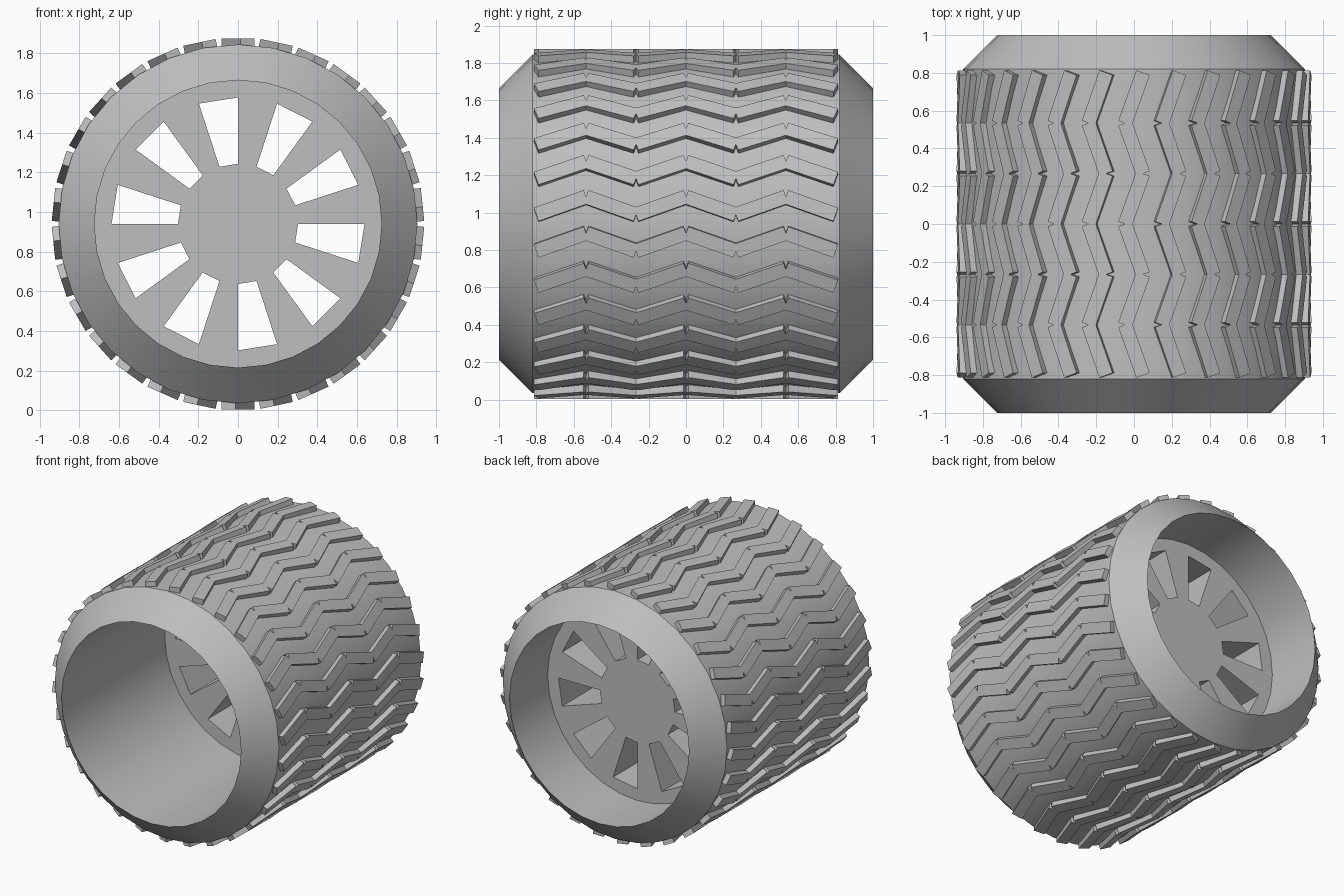
import bpy
import bmesh
import math
from mathutils import Matrix, Vector

old = bpy.data.objects.get("Cube")
if old:
    bpy.data.objects.remove(old, do_unlink=True)

AXLE = 0.94          # height of the wheel centre
TYRE_SIDES = 32
HUB_SIDES = 20       # alternating spokes and windows
TREAD_ROWS = 30

grey = bpy.data.materials.new("wheel grey")
grey.use_nodes = True
grey.diffuse_color = (0.52, 0.52, 0.52, 1)
grey.node_tree.nodes["Principled BSDF"].inputs["Base Color"].default_value = grey.diffuse_color


def polar(radius, angle, y):
    return Vector((radius * math.cos(angle), y, AXLE + radius * math.sin(angle)))


def finish(bm, name, smooth=False):
    bmesh.ops.recalc_face_normals(bm, faces=bm.faces)
    mesh = bpy.data.meshes.new(name)
    bm.to_mesh(mesh)
    bm.free()
    mesh.materials.append(grey)
    obj = bpy.data.objects.new(name, mesh)
    bpy.context.collection.objects.link(obj)
    if smooth:
        bpy.ops.object.select_all(action='DESELECT')
        obj.select_set(True)
        bpy.context.view_layer.objects.active = obj
        bpy.ops.object.shade_smooth_by_angle(angle=math.radians(30))
    return obj


# Tyre drum: a closed profile of (y, radius) turned around the axle
profile = [(-0.82, 0.905), (0.82, 0.905), (1, 0.725), (-1, 0.725)]
bm = bmesh.new()
rings = [[bm.verts.new(polar(r, math.tau * i / TYRE_SIDES, y)) for y, r in profile]
         for i in range(TYRE_SIDES)]
for i, ring in enumerate(rings):
    after = rings[(i + 1) % TYRE_SIDES]
    for j in range(len(profile)):
        k = (j + 1) % len(profile)
        bm.faces.new((ring[j], ring[k], after[k], after[j]))
finish(bm, "tyre_drum", smooth=True)

# Spoked hub: flat rings with every other sector left open, then thickened
bm = bmesh.new()
steps = [math.tau * i / HUB_SIDES for i in range(HUB_SIDES)]
inner, middle, outer = [[bm.verts.new(polar(r, a, 0.19)) for a in steps]
                        for r in (0.303, 0.638, 0.733)]
bm.faces.new(inner)
for i in range(HUB_SIDES):
    k = (i + 1) % HUB_SIDES
    bm.faces.new((middle[i], middle[k], outer[k], outer[i]))
    if i % 2 == 0:
        bm.faces.new((inner[i], inner[k], middle[k], middle[i]))
back = bmesh.ops.extrude_face_region(bm, geom=bm.faces[:], use_keep_orig=True)
bmesh.ops.translate(bm, vec=(0, 0.37, 0),
                    verts=[g for g in back["geom"] if isinstance(g, bmesh.types.BMVert)])
finish(bm, "spoked_hub")

# Tread: zigzag rows made of straight bars tilted alternately
bm = bmesh.new()
span, rise = 0.267, 0.095
tilt = math.atan2(rise, span)
size = Matrix.Diagonal((0.05, math.hypot(span, rise), 0.076, 1))
for row in range(TREAD_ROWS):
    angle = math.tau * (row + 0.5) / TREAD_ROWS
    around = Matrix.Translation((0, 0, AXLE)) @ Matrix.Rotation(-angle, 4, 'Y')
    for n in range(6):
        lean = tilt if n % 2 == 0 else -tilt
        place = Matrix.Translation((0.911, (n - 2.5) * span, 0))
        bmesh.ops.create_cube(bm, size=1,
                              matrix=around @ place @ Matrix.Rotation(lean, 4, 'X') @ size)
finish(bm, "tread_bars")
